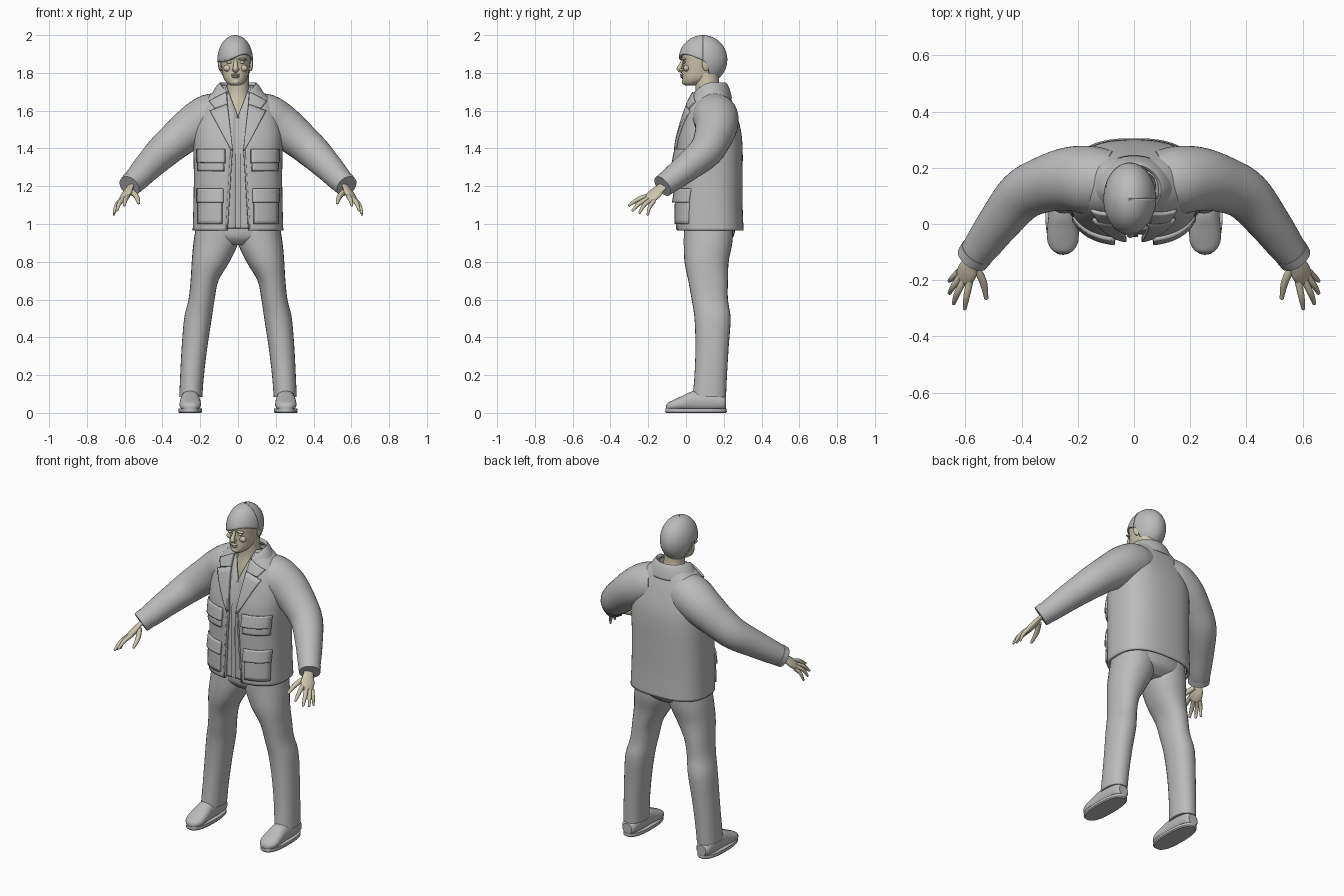
import bpy, math
from mathutils import Vector

if "Cube" in bpy.data.objects:
    bpy.data.objects.remove(bpy.data.objects["Cube"], do_unlink=True)


def material(name, rgb):
    m = bpy.data.materials.new(name)
    m.use_nodes = True
    m.diffuse_color = (*rgb, 1)
    bsdf = m.node_tree.nodes["Principled BSDF"]
    bsdf.inputs["Base Color"].default_value = (*rgb, 1)
    bsdf.inputs["Roughness"].default_value = 0.8
    return m


GREY = material("grey cloth", (0.5, 0.5, 0.5))
SKIN = material("pale skin", (0.62, 0.56, 0.42))


def spline(rows, n=5):
    """Catmull-Rom refinement of a table of rows."""
    out = []
    for i in range(len(rows) - 1):
        a, b = rows[max(i - 1, 0)], rows[i]
        c, d = rows[i + 1], rows[min(i + 2, len(rows) - 1)]
        for k in range(n):
            t = k / n
            out.append([q + t / 2 * (r - p + t * (2*p - 5*q + 4*r - s + t * (3*(q - r) + s - p)))
                        for p, q, r, s in zip(a, b, c, d)])
    return out + [list(rows[-1])]


def grid(name, rings, mat, closed=True, thick=0, angle=40):
    """Skin a list of equal point rings; closed rings get end caps."""
    n = len(rings[0])
    faces = []
    for i in range(len(rings) - 1):
        for j in range(n if closed else n - 1):
            k = (j + 1) % n
            faces.append((i*n + j, i*n + k, i*n + n + k, i*n + n + j))
    if closed:
        faces.append(tuple(reversed(range(n))))
        faces.append(tuple(range(len(rings)*n - n, len(rings)*n)))
    me = bpy.data.meshes.new(name)
    me.from_pydata([tuple(p) for r in rings for p in r], [], faces)
    me.materials.append(mat)
    ob = bpy.data.objects.new(name, me)
    bpy.context.collection.objects.link(ob)
    if thick:
        mod = ob.modifiers.new("thickness", 'SOLIDIFY')
        mod.thickness, mod.offset = thick, -1
    bpy.ops.object.select_all(action='DESELECT')
    bpy.context.view_layer.objects.active = ob
    ob.select_set(True)
    bpy.ops.object.shade_smooth_by_angle(angle=math.radians(angle))
    return ob


def power(v, e):
    return math.copysign(abs(v) ** (2 / e), v)


def section(c, u, v, ru, rv, e=2, n=28, gap=0):
    """Superellipse ring; a gap opens it around the -v direction."""
    g = math.asin(min(1, gap / ru) ** (e / 2))
    m = n - 1 if gap else n
    angles = [-math.pi/2 + g + (2*math.pi - 2*g) * j / m for j in range(n)]
    return [c + u * ru * power(math.cos(a), e) + v * rv * power(math.sin(a), e) for a in angles]


X, Y, Z = Vector((1, 0, 0)), Vector((0, 1, 0)), Vector((0, 0, 1))


def upright(name, rows, mat, e=2, cx=0):
    """Loft of level rings: z, half width, front y, back y."""
    grid(name, [section(Vector((cx, (f + b)/2, z)), X, Y, rx, (b - f)/2, e)
                for z, rx, f, b in spline(rows)], mat)


def tube(name, rows, mat, side=None, flat=1, n=20):
    """Round limb through rows of x, y, z, radius."""
    pts = spline(rows)
    rings = []
    for i, p in enumerate(pts):
        a, b = pts[max(i - 1, 0)], pts[min(i + 1, len(pts) - 1)]
        t = (Vector(b[:3]) - Vector(a[:3])).normalized()
        u = side if side else t.cross(Z)
        u = (u - t * u.dot(t)).normalized()
        rings.append(section(Vector(p[:3]), u, t.cross(u), p[3], p[3]*flat, n=n))
    return grid(name, rings, mat, angle=60)


def blob(name, loc, scale, mat, rot=(0, 0, 0)):
    bpy.ops.mesh.primitive_uv_sphere_add(segments=20, ring_count=12, location=loc, rotation=rot)
    ob = bpy.context.object
    ob.name, ob.scale = name, scale
    ob.data.materials.append(mat)
    bpy.ops.object.shade_smooth()


# Jacket: z, half width, front y, back y, half opening
E = 2.6
TORSO = spline([(0.965, .24, -.05, .305, .055), (1.1, .236, -.052, .3, .047), (1.25, .234, -.053, .3, .038),
                (1.4, .236, -.05, .3, .03), (1.5, .232, -.03, .29, .042), (1.6, .205, 0, .262, .055),
                (1.66, .17, .025, .24, .062), (1.7, .13, .045, .222, .066), (1.725, .095, .06, .205, .068)], 6)
grid("jacket", [section(Vector((0, (f + b)/2, z)), X, Y, rx, (b - f)/2, E, 56, w)
                for z, rx, f, b, w in TORSO], GREY, closed=False, thick=.014)

# Shirt inside the jacket, open in a V at the throat
grid("shirt", [section(Vector((0, (f + b)/2, z + .01)), X, Y, rx - .016, (b - f)/2 - .015, E, 56,
                       max(.0005, (z - 1.56) * .38)) for z, rx, f, b, w in TORSO],
     GREY, closed=False, thick=.006)


def front_y(x, z):
    for lo, hi in zip(TORSO, TORSO[1:]):
        if z <= hi[0]:
            break
    t = max(0, min(1, (z - lo[0]) / (hi[0] - lo[0])))
    rx, f, b = [lo[k] + t * (hi[k] - lo[k]) for k in (1, 2, 3)]
    return (f + b)/2 - (b - f)/2 * max(0, 1 - min(1, abs(x)/rx)**E) ** (1/E)


def patch(name, corners, off, n=8, lower=0):
    """Cloth plate on the jacket front; corners in x, z from lower left."""
    bl, br, tr, tl = [Vector(c) for c in corners]
    rings = []
    for i in range(n + 1):
        t = i / n
        a, b = bl.lerp(tl, t), br.lerp(tr, t)
        row = [a.lerp(b, j / n) for j in range(n + 1)]
        rings.append([(p.x, front_y(p.x, p.y) - off - lower*(1 - t), p.y) for p in row])
    grid(name, rings, GREY, closed=False, thick=off + .006)


def sided(corners, s):
    bl, br, tr, tl = [(s*x, z) for x, z in corners]
    return [bl, br, tr, tl] if s > 0 else [br, bl, tl, tr]


def rect(x0, x1, z0, z1):
    return [(x0, z0), (x1, z0), (x1, z1), (x0, z1)]


# Shirt button strip
patch("shirt_placket", rect(-.014, .014, .98, 1.56), -.006)

# Folded collar around the neck
profile = [(.15, .122, 1.665), (.13, .112, 1.705), (.108, .098, 1.738), (.092, .085, 1.745), (.08, .075, 1.69)]
rings = []
for rx, ry, z in spline(profile, 3):
    ring = []
    for j in range(41):
        a = math.radians(-55 + 290 * j / 40)
        ring.append((rx*math.cos(a), .122 + ry*math.sin(a), z - .06*max(0, -math.sin(a)) ** 1.5))
    rings.append(ring)
grid("collar", rings, GREY, closed=False, thick=.006)

# Trousers: hips
upright("trouser_hips", [(.89, .1, .03, .2), (.93, .2, -.005, .25), (1.0, .215, -.01, .262),
                         (1.1, .21, 0, .26)], GREY, 2.3)

LEG = [(.085, .25, .061, .035, .212), (.2, .243, .063, .045, .217), (.35, .23, .068, .05, .226),
       (.5, .212, .073, .045, .236), (.6, .193, .069, .03, .222), (.7, .177, .074, .012, .222),
       (.8, .145, .1, -.008, .226), (.9, .118, .118, -.012, .245), (1.0, .11, .11, -.01, .25)]
ARM = [(.08, .15, 1.585, .11), (.15, .155, 1.565, .122), (.23, .16, 1.52, .114), (.32, .14, 1.45, .1),
       (.4, .1, 1.38, .09), (.48, .005, 1.3, .076), (.535, -.07, 1.24, .066), (.572, -.12, 1.203, .057)]
FINGERS = {"thumb": [(.565, -.15, 1.175, .014), (.537, -.205, 1.145, .014), (.526, -.262, 1.112, .008)],
           "index_finger": [(.583, -.2, 1.15, .013), (.595, -.255, 1.13, .012), (.602, -.3, 1.1, .007)],
           "middle_finger": [(.603, -.195, 1.138, .013), (.628, -.245, 1.11, .012), (.641, -.282, 1.073, .007)],
           "ring_finger": [(.617, -.185, 1.128, .013), (.643, -.222, 1.1, .011), (.656, -.245, 1.06, .007)],
           "little_finger": [(.624, -.17, 1.122, .012), (.646, -.192, 1.09, .01), (.657, -.203, 1.05, .006)]}

for s, side in ((1, "left_"), (-1, "right_")):
    def flip(rows):
        return [(s*r[0], *r[1:]) for r in rows]

    # Legs and shoes
    grid(side + "trouser_leg", [section(Vector((s*cx, (f + b)/2, z)), X, Y, rx, (b - f)/2, 2.2)
                                for z, cx, rx, f, b in spline(LEG)], GREY)
    shoe = [(.212, .03, .05, .03), (.19, .045, .055, .042), (.12, .051, .062, .055), (.04, .051, .062, .054),
            (-.02, .056, .05, .04), (-.065, .054, .04, .029), (-.095, .036, .034, .02), (-.105, .015, .03, .01)]
    grid(side + "shoe", [section(Vector((s*.253, y, z)), X, Z, rx, rz, 2.3)
                         for y, rx, z, rz in spline(shoe, 4)], GREY)
    grid(side + "shoe_sole", [section(Vector((s*.253, .053, z)), X, Y, rx, rx + .1, 2.5)
                              for z, rx in ((0, .058), (.006, .063), (.022, .062))], GREY)

    # Sleeve with a rolled cuff edge
    tube(side + "sleeve", flip(ARM), GREY, n=32)
    tube(side + "cuff", flip([(.558, -.1, 1.218, .0625), (.575, -.124, 1.2, .06)]), GREY, n=32)

    # Hand
    across = Vector((s*.6, .45, -.4))
    tube(side + "palm", flip([(.56, -.1, 1.215, .03), (.575, -.135, 1.19, .03), (.591, -.165, 1.16, .04),
                              (.605, -.192, 1.135, .036), (.611, -.203, 1.126, .024)]),
         SKIN, across, .45)
    for finger, rows in FINGERS.items():
        tube(side + finger, flip(rows), SKIN, n=10)
        x, y, z, r = rows[-1]
        blob(side + finger + "_tip", (s*x, y, z), (r, r, r), SKIN)

    # Lapels, collar points and pockets
    patch(side + "lapel", sided([(.027, 1.39), (.036, 1.39), (.15, 1.6), (.056, 1.635)], s), .014)
    patch(side + "collar_point", sided([(.056, 1.635), (.125, 1.615), (.155, 1.652), (.062, 1.7)], s), .016)
    patch(side + "front_edge", sided([(.055, .97), (.064, .97), (.039, 1.39), (.03, 1.39)], s), .004)
    for level, x0, x1, z0, z1 in (("chest_", .075, .215, 1.28, 1.385), ("lower_", .085, .215, 1.0, 1.175)):
        patch(side + level + "pocket", sided(rect(x0, x1, z0, z1), s), .01, lower=.006)
        patch(side + level + "pocket_flap", sided(rect(x0 - .006, x1 + .005, z1 - .06, z1 + .012), s),
              .014, lower=.012)

# Neck and head
HX = -.013
upright("neck", [(1.5, .12, .03, .2), (1.6, .09, .035, .2), (1.68, .065, .05, .185),
                 (1.74, .058, .05, .175), (1.8, .058, .05, .175)], SKIN)
upright("head", [(1.733, .024, -.004, .05), (1.745, .044, -.016, .09), (1.77, .062, -.02, .14),
                 (1.81, .072, -.018, .17), (1.86, .079, -.018, .19), (1.9, .08, -.022, .2),
                 (1.95, .068, .01, .18), (1.985, .03, .06, .13)], SKIN, 2.15, HX)

# Face features
tube("nose", [(HX, -.014, 1.875, .008), (HX, -.024, 1.85, .01), (HX, -.034, 1.828, .014),
              (HX, -.034, 1.817, .014), (HX, -.018, 1.808, .01)], SKIN, X, .9)
blob("nose_tip", (HX, -.038, 1.822), (.011, .012, .009), SKIN)
blob("upper_lip", (HX, -.02, 1.79), (.024, .012, .006), SKIN)
blob("lower_lip", (HX, -.019, 1.78), (.021, .012, .007), SKIN)
blob("chin", (HX, -.008, 1.753), (.024, .014, .016), SKIN)
for s, side in ((1, "left_"), (-1, "right_")):
    blob(side + "eye", (HX + s*.034, -.009, 1.856), (.016, .009, .007), SKIN)
    blob(side + "brow", (HX + s*.034, -.012, 1.873), (.026, .012, .007), SKIN, (0, s*.1, 0))
    blob(side + "cheek", (HX + s*.042, .003, 1.825), (.022, .016, .018), SKIN)
    blob(side + "nostril", (HX + s*.012, -.025, 1.817), (.008, .01, .007), SKIN)
    blob(side + "ear", (HX + s*.081, .105, 1.842), (.01, .021, .034), SKIN, (.2, 0, s*.35))

# Hair cap with a side-swept fringe and a low nape
columns, steps = 64, 16
rings = []
for i in range(steps + 1):
    ring = []
    for j in range(columns + 1):
        a = 2*math.pi * j / columns
        front = -math.sin(a)
        t = max(0, min(1, (front + .5) / .5))
        edge = 1.765 + .1 * t*t*(3 - 2*t) + max(0, front) * (.018 + .04*math.cos(a))
        phi = math.acos((edge - 1.87) / .13) * (1 - i / steps) + .002
        r = math.sin(phi)
        ring.append((-.015 + .094*r*math.cos(a), .09 + .129*r*math.sin(a), 1.87 + .13*math.cos(phi)))
    rings.append(ring)
grid("hair", rings, GREY, closed=False, thick=.012)
